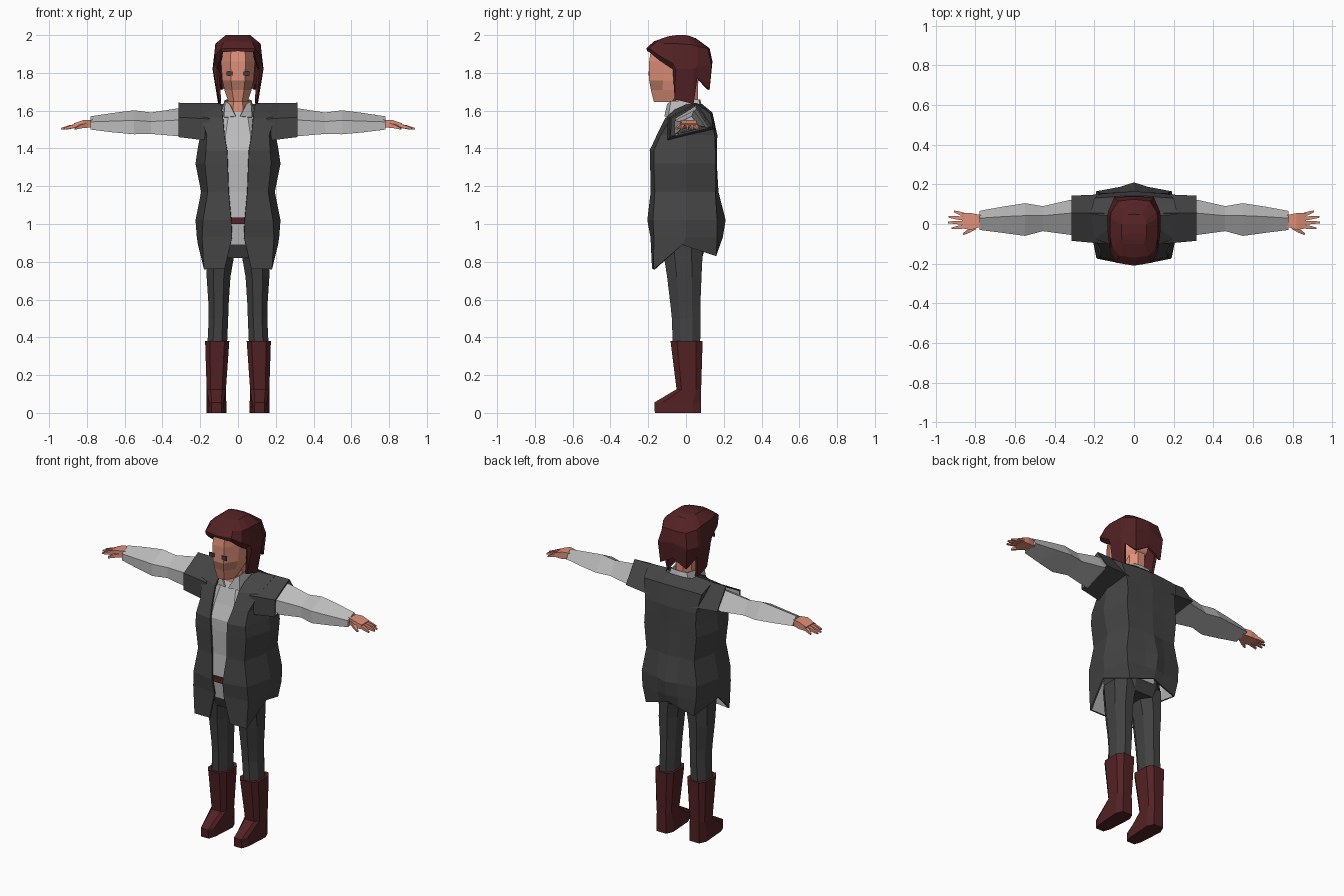
import bpy, bmesh
from mathutils import Vector


def material(name, rgb):
    m = bpy.data.materials.new(name)
    m.diffuse_color = (*rgb, 1)
    return m


COAT = material("charcoal coat", (0.058, 0.058, 0.058))
SHIRT = material("light grey shirt", (0.50, 0.50, 0.50))
TROUSERS = material("charcoal trousers", (0.054, 0.054, 0.054))
LEATHER = material("dark red leather", (0.088, 0.016, 0.018))
HAIR = material("dark red hair", (0.088, 0.016, 0.018))
SKIN = material("skin", (0.74, 0.28, 0.19))
STUBBLE = material("stubble", (0.44, 0.18, 0.125))
EYE = material("eye grey", (0.05, 0.05, 0.05))


def loft(name, rows, mats, closed=True, caps=True, mirror=False, thick=0):
    """Skin rows of points; open strips run front to back, bottom to top."""
    bm = bmesh.new()
    grid = [[bm.verts.new(p) for p in row] for row in rows]
    n = len(rows[0])
    for a, b in zip(grid, grid[1:]):
        for i in range(n if closed else n - 1):
            j = (i + 1) % n
            bm.faces.new((a[i], a[j], b[j], b[i]))
    if closed:
        if caps:
            bm.faces.new(grid[0][::-1])
            bm.faces.new(grid[-1])
        bmesh.ops.recalc_face_normals(bm, faces=bm.faces)
    me = bpy.data.meshes.new(name)
    bm.to_mesh(me)
    bm.free()
    ob = bpy.data.objects.new(name, me)
    bpy.context.collection.objects.link(ob)
    for m in mats:
        me.materials.append(m)
    if mirror:
        md = ob.modifiers.new("mirror", 'MIRROR')
        md.use_clip = True
    if thick:
        md = ob.modifiers.new("thickness", 'SOLIDIFY')
        md.thickness = thick
        md.offset = -1
        if len(mats) > 1:
            md.material_offset = 1
    return ob


def ring(z, x0, x1, y0, y1, front=1.0, cut=0.28):
    """Horizontal chamfered rectangle; front narrows the -y end."""
    c, w, d = (x0 + x1) / 2, (x1 - x0) / 2, y1 - y0
    f, k = w * front, 1 - 2 * cut
    return [(c - f * k, y0, z), (c + f * k, y0, z), (c + f, y0 + d * cut, z), (c + w, y1 - d * cut, z),
            (c + w * k, y1, z), (c - w * k, y1, z), (c - w, y1 - d * cut, z), (c - f, y0 + d * cut, z)]


def arm_ring(x, y0, y1, z0, z1):
    """Lopsided four-point arm section with a raised ridge."""
    return [(x, y0 + (y1 - y0) * u, z0 + (z1 - z0) * v)
            for u, v in ((0, 0), (1, .3), (.62, 1), (0, .58))]


# Head, neck and face
head = loft("head", [ring(1.645, -.05, .05, -.17, -.04), ring(1.71, -.072, .072, -.186, .03),
                     ring(1.76, -.083, .083, -.195, .07), ring(1.86, -.09, .09, -.195, .10),
                     ring(1.93, -.085, .085, -.185, .09)], [SKIN, STUBBLE])
for p in head.data.polygons:
    if 1.71 < p.center.z < 1.76 and p.normal.y < -.5:
        p.material_index = 1
loft("neck", [ring(1.56, -.06, .06, -.085, .06), ring(1.75, -.052, .052, -.075, .065)], [SKIN])
loft("eye", [[(x, y, z) for x, y in ((.026, -.199), (.060, -.199), (.060, -.192), (.026, -.192))]
             for z in (1.785, 1.808)], [EYE], mirror=True)

# Hair: front fringe, side lock, notch, back lobe
hair = [
    [(0, -.205, 1.915), (.085, -.195, 1.91), (.095, -.14, 1.865), (.112, -.07, 1.82), (.103, -.06, 1.66),
     (.105, .04, 1.635), (.118, .06, 1.77), (.09, .125, 1.71), (0, .13, 1.76)],
    [(0, -.21, 1.93), (.09, -.195, 1.93), (.12, -.14, 1.89), (.13, -.07, 1.85), (.132, -.055, 1.82),
     (.135, .04, 1.82), (.13, .065, 1.84), (.1, .135, 1.84), (0, .14, 1.86)],
    [(0, -.17, 1.967), (.075, -.16, 1.962), (.11, -.12, 1.955), (.12, -.07, 1.955), (.12, -.05, 1.955),
     (.12, .03, 1.95), (.115, .06, 1.94), (.08, .115, 1.93), (0, .125, 1.93)],
    [(0, -.1, 1.992), (.05, -.1, 1.992), (.06, -.08, 1.996), (.064, -.05, 2), (.064, -.03, 2),
     (.064, 0, 2), (.06, .02, 1.995), (.04, .045, 1.985), (0, .05, 1.985)]]
hair.append([(0, y, z) for x, y, z in hair[-1]])
loft("hair", hair, [HAIR], closed=False, mirror=True, thick=.014)

# Coat rows: z, front edge x y, front corner x y, side x, back corner x y, centre back y
coat = [[(.07, -.18, .765), (.18, -.172, .76), (.212, -.02, .89), (.165, .16, .83), (.06, .17, .86), (0, .175, .88)]]
for z, fx, fy, cx, cy, sx, bx, by, my in (
        (.93, .032, -.188, .19, -.17, .218, .185, .165, .195),
        (1.02, .036, -.205, .185, -.175, .225, .19, .165, .21),
        (1.17, .05, -.187, .16, -.165, .195, .165, .155, .172),
        (1.32, .055, -.19, .175, -.17, .225, .18, .155, .163),
        (1.39, .058, -.192, .17, -.17, .215, .175, .155, .163),
        (1.47, .072, -.155, .165, -.135, .20, .175, .152, .166)):
    coat.append([(fx, fy, z), (cx, cy, z), (sx, 0, z), (bx, by, z), (.07, (by + my) / 2, z), (0, my, z)])
coat.append([(.08, -.11, 1.56), (.2, -.075, 1.57), (.22, .05, 1.64), (.2, .13, 1.585), (.07, .14, 1.59), (0, .14, 1.59)])
coat.append([(.085, -.06, 1.605), (.09, 0, 1.632), (.1, .04, 1.64), (.09, .07, 1.635), (.05, .085, 1.635), (0, .085, 1.635)])
loft("coat", coat, [COAT, SHIRT], closed=False, mirror=True, thick=.01)
loft("coat_sleeve", [arm_ring(.15, -.1, .15, 1.44, 1.64), arm_ring(.315, -.085, .143, 1.46, 1.642)],
     [COAT, SHIRT], caps=False, mirror=True, thick=.01)

# Shirt body, collar, belt and shirt sleeves
loft("shirt", [ring(z, -w, w, y0, y1) for z, w, y0, y1 in (
    (.89, .12, -.155, .11), (1.02, .13, -.172, .13), (1.17, .135, -.165, .12), (1.32, .15, -.172, .12),
    (1.39, .15, -.172, .12), (1.47, .15, -.135, .12), (1.56, .12, -.10, .10), (1.60, .075, -.08, .07))], [SHIRT])
loft("collar", [[(.012, -.115, 1.57), (.075, -.095, 1.565), (.088, 0, 1.59), (.07, .08, 1.6), (0, .09, 1.6)],
                [(.045, -.10, 1.635), (.068, -.08, 1.65), (.072, 0, 1.655), (.055, .068, 1.66), (0, .075, 1.66)]],
     [SHIRT], closed=False, mirror=True, thick=.008)
loft("belt", [ring(z, -.136, .136, -.182, .135) for z in (1.0, 1.034)], [LEATHER])
loft("shirt_sleeve", [arm_ring(*r) for r in (
    (.22, -.06, .12, 1.465, 1.625), (.32, -.055, .122, 1.465, 1.612), (.46, -.036, .09, 1.477, 1.59),
    (.55, -.06, .105, 1.475, 1.602), (.66, -.045, .088, 1.485, 1.588), (.78, -.03, .066, 1.5, 1.57))],
    [SHIRT], mirror=True)

# Hands: palm, four fingers and a thumb
loft("palm", [[(x, y0, z0), (x, y1, z0), (x, y1, z1), (x, y0, z1)] for x, y0, y1, z0, z1 in (
    (.77, -.012, .045, 1.512, 1.552), (.82, -.03, .055, 1.508, 1.55), (.868, -.022, .055, 1.507, 1.533))],
    [SKIN], mirror=True)


def finger(name, a, b, r):
    a, b = Vector(a), Vector(b)
    side = Vector((-(b - a).y, (b - a).x, 0)).normalized()
    up = Vector((0, 0, 1))
    loft(name, [[p + side * s * w + up * t * w for s, t in ((-1, -1), (1, -1), (1, 1), (-1, 1))]
                for p, w in ((a, r), (a.lerp(b, .5) + up * .002, r * .9), (b, r * .45))], [SKIN], mirror=True)


for i, (y, tx, ty) in enumerate(((.046, .908, .064), (.027, .935, .036), (.007, .938, .008), (-.013, .920, -.022))):
    finger("finger_%d" % (i + 1), (.855, y, 1.52), (tx, ty, 1.504), .0095)
finger("thumb", (.80, -.015, 1.525), (.862, -.052, 1.505), .011)

# Hips, trouser legs and boots
loft("hips", [ring(.82, -.15, .15, -.115, .085), ring(.90, -.165, .165, -.145, .11), ring(1.0, -.14, .14, -.15, .12)],
     [TROUSERS])
loft("trouser_leg", [ring(*r) for r in (
    (.36, .058, .162, -.07, .075), (.50, .052, .155, -.075, .077), (.57, .05, .156, -.082, .076),
    (.72, .04, .166, -.1, .082), (.88, .012, .168, -.125, .09))], [TROUSERS], mirror=True)
loft("boot", [ring(0, .062, .166, -.165, .08, .8, .18), ring(.055, .062, .166, -.168, .08, .75, .18),
              ring(.125, .064, .166, -.05, .08, 1, .2), ring(.38, .046, .174, -.082, .088, 1, .2)],
     [LEATHER], mirror=True)
